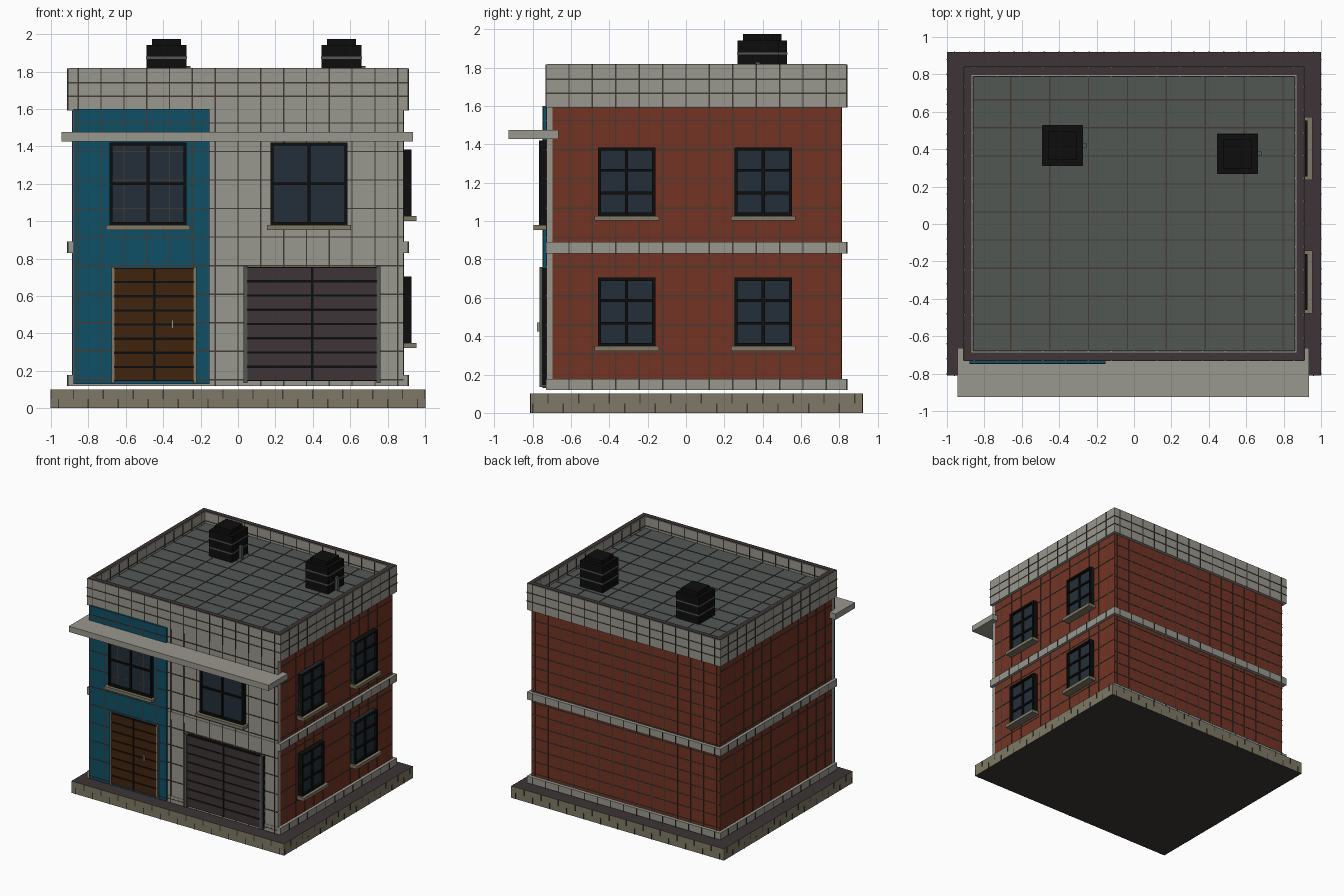
import bpy, bmesh, math
from mathutils import Vector

cube = bpy.data.objects.get("Cube")
if cube:
    bpy.data.objects.remove(cube, do_unlink=True)


def material(name, *rgb):
    linear = [((c / 255 + 0.055) / 1.055) ** 2.4 if c > 10 else c / 3295 for c in rgb]
    m = bpy.data.materials.new(name)
    m.use_nodes = True
    m.diffuse_color = (*linear, 1)
    shader = m.node_tree.nodes["Principled BSDF"]
    shader.inputs["Base Color"].default_value = (*linear, 1)
    shader.inputs["Roughness"].default_value = 0.9
    return m


BRICK = material("red brick", 116, 52, 36)
TEAL = material("teal tile", 14, 80, 102)
PALE = material("pale stone", 153, 151, 142)
ROOF = material("roof grey", 82, 87, 84)
DARK = material("dark plum grey", 61, 52, 54)
BEIGE = material("beige stone", 126, 121, 102)
GLASS = material("window glass", 36, 46, 56)
BLACK = material("black metal", 13, 13, 13)
BROWN = material("brown wood", 64, 36, 13)
GROUT = material("grout", 66, 58, 52)


def boxes(name, mat, items, cap=None, up_only=False):
    """One object made of (low corner, high corner) boxes; cap colours flat faces."""
    bm = bmesh.new()
    for lo, hi in items:
        lo, hi = Vector(lo), Vector(hi)
        verts = bmesh.ops.create_cube(bm, size=1)["verts"]
        for v in verts:
            v.co = Vector([lo[i] if v.co[i] < 0 else hi[i] for i in range(3)])
    bm.normal_update()
    if cap:
        for f in bm.faces:
            if f.normal.z > 0.9 or (f.normal.z < -0.9 and not up_only):
                f.material_index = 1
    mesh = bpy.data.meshes.new(name)
    bm.to_mesh(mesh)
    bm.free()
    mesh.materials.append(mat)
    if cap:
        mesh.materials.append(cap)
    obj = bpy.data.objects.new(name, mesh)
    bpy.context.collection.objects.link(obj)
    return obj


def oriented(axis, depth, u, v):
    """Box from ranges; axis 0 faces x, 1 faces y, 2 faces z."""
    r = [(depth, u, v), (u, depth, v), (u, v, depth)][axis]
    return [min(a) for a in r], [max(a) for a in r]


def steps(lo, hi, step, phase):
    k = math.floor((lo - phase) / step) + 1
    values = []
    while phase + k * step < hi - 0.006:
        if phase + k * step > lo + 0.006:
            values.append(phase + k * step)
        k += 1
    return values


def joints(name, axis, pos, u, v, du=0.122, dv=0.1525, pu=0.0, pv=0.0):
    """Thin grout lines on a flat surface."""
    w, d = 0.0035, (pos - 0.003, pos + 0.003)
    items = [oriented(axis, d, (c - w, c + w), v) for c in steps(*u, du, pu)]
    items += [oriented(axis, d, u, (c - w, c + w)) for c in steps(*v, dv, pv)]
    boxes(name, GROUT, items)


def ring(x0, x1, y0, y1, z0, z1, t):
    return [((x0, y0, z0), (x1, y0 + t, z1)), ((x0, y1 - t, z0), (x1, y1, z1)),
            ((x0, y0 + t, z0), (x0 + t, y1 - t, z1)), ((x1 - t, y0 + t, z0), (x1, y1 - t, z1))]


# Ground slab with two staggered courses of stone
boxes("ground_slab", BEIGE, [((-1, -0.81, 0), (1, 0.92, 0.1))], cap=DARK)
for z0, z1, phase in ((0, 0.05, 0), (0.05, 0.1, 0.08)):
    for pos in (-0.81, 0.92):
        joints("slab_joints", 1, pos, (-1, 1), (z0, z1), 0.16, 0.05, phase, 0.048)
    for pos in (-1, 1):
        joints("slab_joints", 0, pos, (-0.81, 0.92), (z0, z1), 0.16, 0.05, phase, 0.048)

# Brick body with tiled roof, and the two-part front
boxes("brick_body", BRICK, [((-0.885, -0.695, 0.12), (0.885, 0.81, 1.72))], cap=ROOF)
boxes("stone_front", PALE, [((-0.885, -0.727, 0.12), (0.885, -0.695, 1.6))])
boxes("teal_front", TEAL, [((-0.88, -0.745, 0.13), (-0.152, -0.727, 1.6))])
for x in (-0.885, 0.885):
    joints("side_brick_joints", 0, x, (-0.695, 0.81), (0.12, 1.6))
joints("back_brick_joints", 1, 0.81, (-0.885, 0.885), (0.12, 1.6), dv=0.1)
joints("stone_front_joints", 1, -0.728, (-0.152, 0.885), (0.12, 1.6))
joints("teal_front_joints", 1, -0.745, (-0.88, -0.152), (0.13, 1.6))
joints("roof_joints", 2, 1.72, (-0.86, 0.86), (-0.67, 0.79), 0.208, 0.15, -0.035, 0.064)

# Stone bands and parapet wrapping the body
X, Y0, Y1 = 0.91, -0.73, 0.838
for name, z0, z1 in (("base_band", 0.12, 0.178), ("middle_band", 0.83, 0.892)):
    boxes(name, PALE, [((-X, Y0, z0), (X, Y1, z1))])
PZ0, PZ1 = 1.592, 1.816
boxes("parapet", PALE, ring(-X, X, Y0, Y1, PZ0, PZ1, 0.05))
boxes("parapet_cap", DARK, ring(-X + 0.004, X - 0.004, Y0 + 0.004, Y1 - 0.004, PZ1, 1.82, 0.038))
for z0, z1, dv in ((0.12, 0.178, 1), (0.83, 0.892, 1), (PZ0, PZ1, 0.0725)):
    for x in (-X, X):
        joints("band_side_joints", 0, x, (Y0, Y1), (z0, z1), dv=dv)
    joints("band_back_joints", 1, Y1, (-X, X), (z0, z1), dv=dv)
joints("parapet_front_joints", 1, Y0, (-X, X), (PZ0, PZ1), dv=0.0725)
for x in (-X + 0.05, X - 0.05):
    joints("parapet_inner_joints", 0, x, (-0.68, 0.788), (1.72, PZ1), dv=0.0725)
for y in (Y0 + 0.05, Y1 - 0.05):
    joints("parapet_inner_joints", 1, y, (-0.86, 0.86), (1.72, PZ1), dv=0.0725)

# Canopy across the front
boxes("canopy", PALE, [((-0.943, -0.925, 1.427), (0.935, -0.664, 1.476))])


def window(name, axis, wall, out, u, v, rows):
    """Frame with glass, two columns of panes and a sill; out is the outward sign."""
    t = 0.016
    face = (wall - out * 0.01, wall + out * 0.04)
    bars = [oriented(axis, face, (a, a + t), v) for a in (u[0], u[1] - t)]
    bars += [oriented(axis, face, u, (a, a + t)) for a in (v[0], v[1] - t)]
    slim = (wall, wall + out * 0.032)
    mid = sum(u) / 2
    bars.append(oriented(axis, slim, (mid - 0.008, mid + 0.008), v))
    for i in range(1, rows):
        c = v[0] + (v[1] - v[0]) * i / rows
        bars.append(oriented(axis, slim, u, (c - 0.007, c + 0.007)))
    boxes(name + "_frame", BLACK, bars)
    boxes(name + "_glass", GLASS, [oriented(axis, (wall - out * 0.01, wall + out * 0.02), u, v)])
    boxes(name + "_sill", BEIGE, [oriented(axis, (wall, wall + out * 0.067),
                                           (u[0] - 0.018, u[1] + 0.018), (v[0] - 0.026, v[0]))])


window("front_right_window", 1, -0.727, -1, (-0.687, -0.275), (0.98, 1.42), 2)
window("front_left_window", 1, -0.727, -1, (0.174, 0.586), (0.98, 1.42), 2)
for u in ((-0.46, -0.16), (0.253, 0.553)):
    for v in ((0.348, 0.705), (1.028, 1.384)):
        window("side_window", 0, 0.888, 1, u, v, 3)


def panelled_door(name, mat, frame_mat, x0, x1, z0, z1, post):
    """Two leaves of stacked panels over a black backing, with side posts."""
    boxes(name + "_backing", BLACK, [((x0, -0.752, z0), (x1, -0.72, z1))])
    a, b, mid, h = x0 + post, x1 - post, (x0 + x1) / 2, (z1 - z0) / 8
    panels = []
    for i in range(8):
        lo, hi = z0 + i * h + 0.006, z0 + (i + 1) * h - 0.006
        panels += [((a, -0.758, lo), (mid - 0.007, -0.73, hi)),
                   ((mid + 0.007, -0.758, lo), (b, -0.73, hi))]
    boxes(name + "_panels", mat, panels)
    boxes(name + "_posts", frame_mat, [((x, -0.765, 0.135), (x + post, -0.7, z1 + 0.005))
                                       for x in (x0, b)])


panelled_door("entrance_door", BROWN, BEIGE, -0.675, -0.222, 0.145, 0.75, 0.015)
panelled_door("garage_door", DARK, ROOF, 0.03, 0.762, 0.145, 0.755, 0.022)
boxes("door_handle", PALE, [((-0.356, -0.776, 0.425), (-0.344, -0.755, 0.472))])

# Rooftop vent units with grey bands, a stepped lid and a side pipe
for x, y in ((-0.383, 0.42), (0.553, 0.375)):
    def block(r, z0, z1):
        return (x - r, y - r, z0), (x + r, y + r, z1)
    boxes("vent_unit", BLACK, [block(0.107, 1.72, 1.942), block(0.078, 1.94, 1.975)])
    boxes("vent_bands", ROOF, [block(0.109, z, z + 0.012) for z in (1.79, 1.868)])
    boxes("vent_pipe", ROOF, [((x + 0.105, y - 0.012, 1.72), (x + 0.13, y + 0.012, 1.83))])
